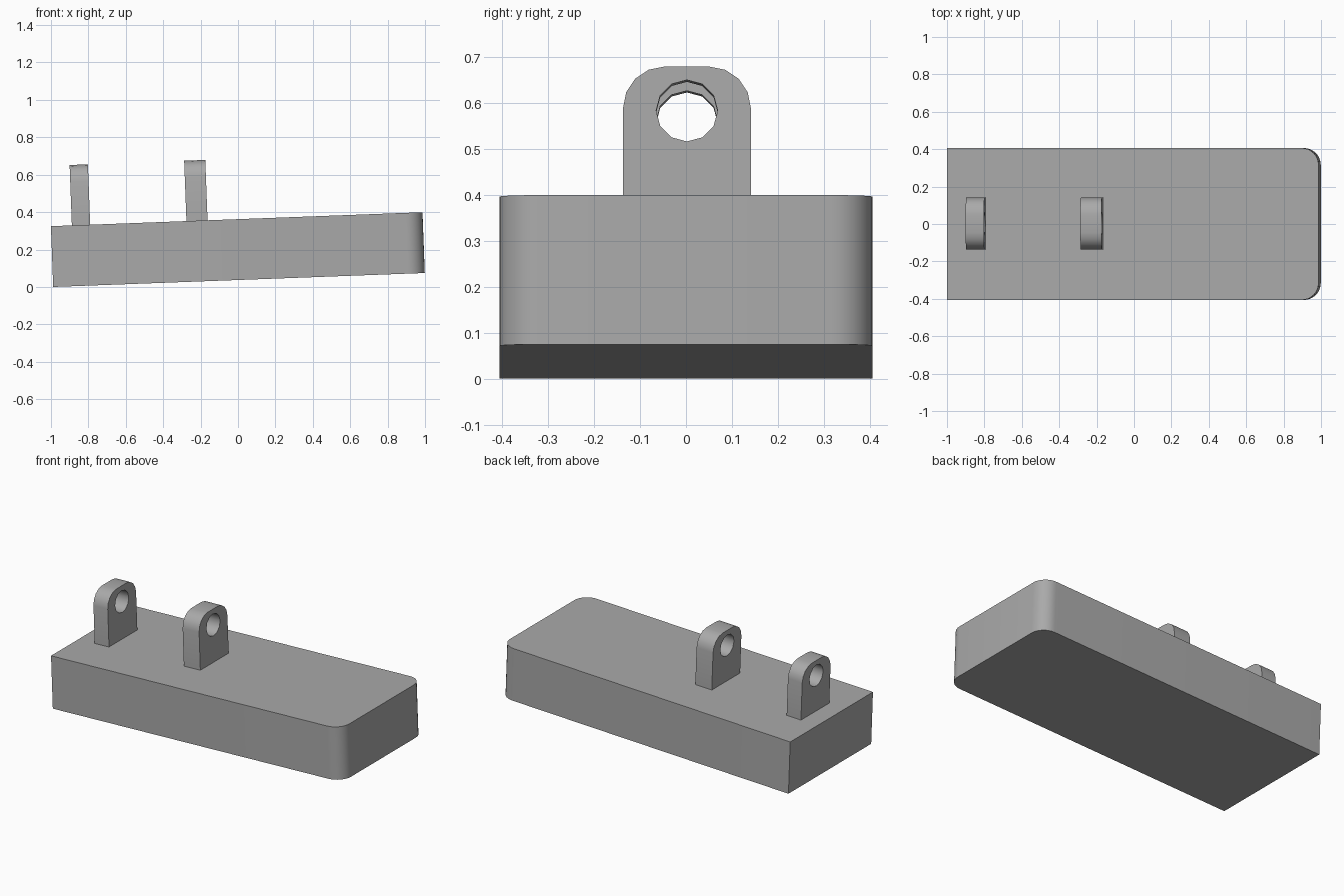
import bpy, bmesh, math
from mathutils import Matrix, Vector

default = bpy.data.objects.get("Cube")
if default:
    bpy.data.objects.remove(default, do_unlink=True)

# Single grey material
GREY = (0.4, 0.4, 0.4, 1)
grey = bpy.data.materials.new("plain grey")
grey.use_nodes = True
grey.diffuse_color = GREY
grey.node_tree.nodes["Principled BSDF"].inputs["Base Color"].default_value = GREY

# The whole model is pitched up slightly towards +x
TILT = Matrix.Translation((-0.988, 0, 0)) @ Matrix.Rotation(math.radians(-2.15), 4, 'Y')


def arc(cx, cy, r, start, end, steps):
    """Points along a circular arc, angles in degrees."""
    angles = [math.radians(start + (end - start) * i / steps) for i in range(steps + 1)]
    return [(cx + r * math.cos(a), cy + r * math.sin(a)) for a in angles]


def extruded(name, loops, place, depth):
    """Fill closed outlines (the later ones are holes) and extrude them."""
    bm = bmesh.new()
    for loop in loops:
        verts = [bm.verts.new(place(u, v)) for u, v in loop]
        for a, b in zip(verts, verts[1:] + verts[:1]):
            bm.edges.new((a, b))
    bmesh.ops.triangle_fill(bm, use_beauty=True, edges=bm.edges[:])
    bmesh.ops.dissolve_limit(bm, angle_limit=0.01, verts=[], edges=bm.edges[:])
    result = bmesh.ops.extrude_face_region(bm, geom=bm.faces[:], use_keep_orig=True)
    moved = [g for g in result["geom"] if isinstance(g, bmesh.types.BMVert)]
    bmesh.ops.translate(bm, verts=moved, vec=depth)
    bmesh.ops.recalc_face_normals(bm, faces=bm.faces[:])
    mesh = bpy.data.meshes.new(name)
    bm.to_mesh(mesh)
    bm.free()
    mesh.materials.append(grey)
    obj = bpy.data.objects.new(name, mesh)
    bpy.context.collection.objects.link(obj)
    obj.matrix_world = TILT
    bpy.ops.object.select_all(action='DESELECT')
    obj.select_set(True)
    bpy.context.view_layer.objects.active = obj
    bpy.ops.object.shade_smooth_by_angle(angle=math.radians(40))
    return obj


# Base block: square at one end, rounded upright corners at the other
LENGTH, HALF, HEIGHT, R = 1.988, 0.406, 0.325, 0.09
outline = [(0, HALF), (0, -HALF)]
outline += arc(LENGTH - R, -HALF + R, R, -90, 0, 8)
outline += arc(LENGTH - R, HALF - R, R, 0, 90, 8)
extruded("base_block", [outline], lambda u, v: Vector((u, v, 0)), (0, 0, HEIGHT))


# Two upright lugs with rounded shoulders and a pin hole
def lug(name, x, thickness):
    half, top, r, sink = 0.139, 0.648, 0.09, 0.02
    profile = [(-half, HEIGHT - sink), (half, HEIGHT - sink)]
    profile += arc(half - r, top - r, r, 0, 90, 4)
    profile += arc(r - half, top - r, r, 90, 180, 4)
    hole = arc(0, 0.552, 0.067, 0, 330, 11)
    extruded(name, [profile, hole],
             lambda u, v: Vector((x, u + 0.002, v)), (thickness, 0, 0))


lug("end_lug", 0.112, 0.098)
lug("middle_lug", 0.725, 0.113)
